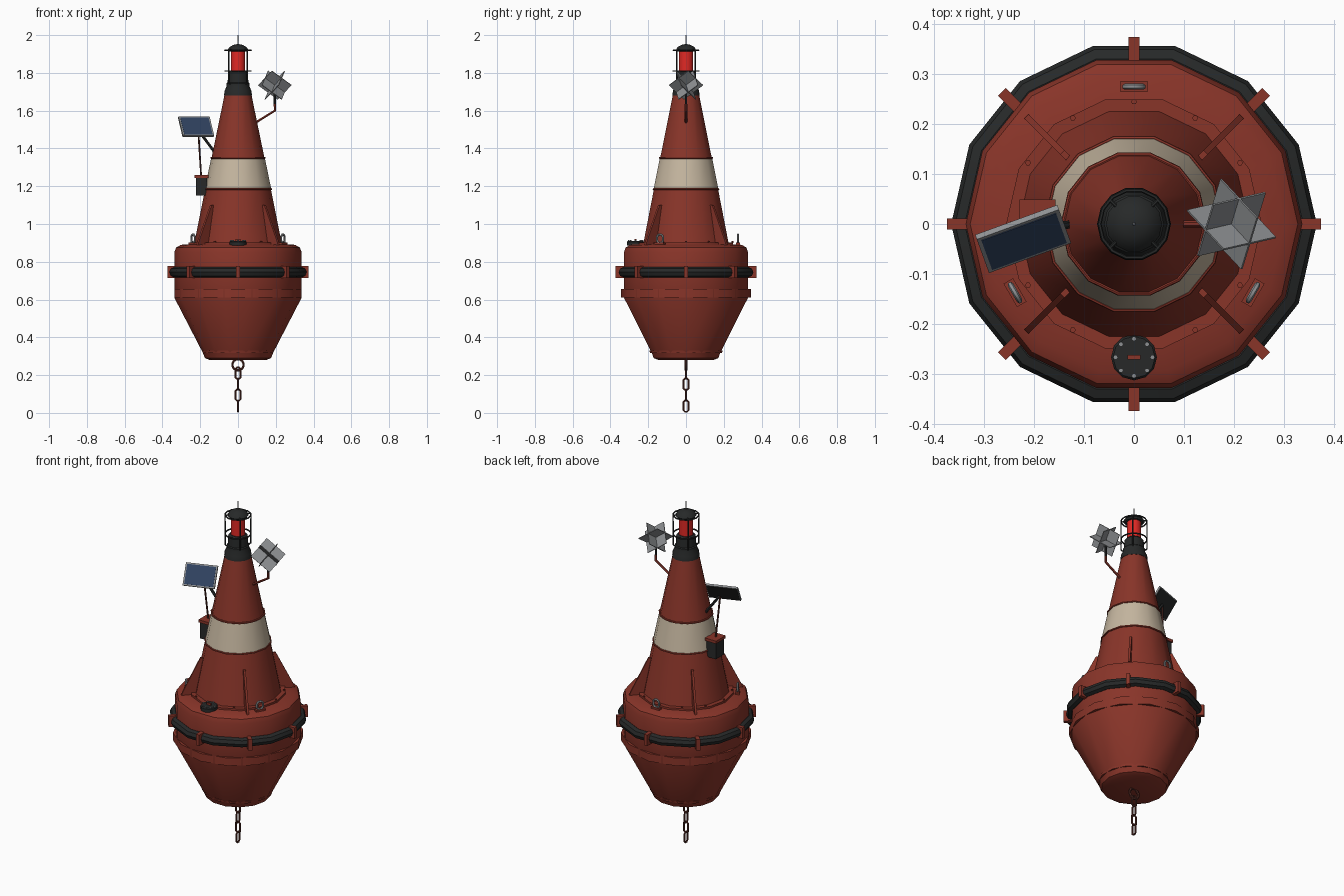
import bpy, bmesh, math
from mathutils import Matrix, Vector

if "Cube" in bpy.data.objects:
    bpy.data.objects.remove(bpy.data.objects["Cube"], do_unlink=True)

made = []
SIDES = 14


def material(name, r, g, b):
    m = bpy.data.materials.new(name)
    m.use_nodes = True
    m.diffuse_color = (r, g, b, 1)
    m.node_tree.nodes["Principled BSDF"].inputs["Base Color"].default_value = (r, g, b, 1)
    return m


RED = material("buoy red", 0.25, 0.035, 0.022)
CREAM = material("cream band", 0.56, 0.47, 0.35)
BLACK = material("rubber black", 0.02, 0.022, 0.022)
LENS = material("lamp red", 0.75, 0.022, 0.018)
STEEL = material("galvanised steel", 0.27, 0.28, 0.29)
RUST = material("rusty chain", 0.1, 0.027, 0.02)
BLUE = material("solar blue", 0.03, 0.055, 0.12)


def finish(name, bm, *mats):
    bmesh.ops.recalc_face_normals(bm, faces=bm.faces)
    me = bpy.data.meshes.new(name)
    bm.to_mesh(me)
    bm.free()
    for m in mats:
        me.materials.append(m)
    ob = bpy.data.objects.new(name, me)
    bpy.context.collection.objects.link(ob)
    made.append(ob)
    return ob


def turn(angle):
    return Matrix.Rotation(angle, 4, 'Z')


def lathe(name, profile, mat, sides=SIDES, phase=0, closed=False, at=(0, 0, 0)):
    """Revolve (radius, z) points; open profiles are capped at both ends."""
    bm = bmesh.new()
    rings = [[bm.verts.new((r * math.cos(a), r * math.sin(a), z))
              for a in (phase + math.tau * i / sides for i in range(sides))] for r, z in profile]
    pairs = list(zip(rings, rings[1:])) + ([(rings[-1], rings[0])] if closed else [])
    for lo, hi in pairs:
        for i in range(sides):
            j = (i + 1) % sides
            bm.faces.new((lo[i], lo[j], hi[j], hi[i]))
    if not closed:
        bm.faces.new(rings[0][::-1])
        bm.faces.new(rings[-1])
    bmesh.ops.translate(bm, verts=bm.verts, vec=at)
    return finish(name, bm, mat)


def hoop(name, radius, z, tube, mat, sides=SIDES, tube_sides=8):
    pts = [(radius + tube * math.cos(math.tau * i / tube_sides),
            z + tube * math.sin(math.tau * i / tube_sides)) for i in range(tube_sides)]
    return lathe(name, pts, mat, sides, closed=True)


def box(name, size, matrix, mat):
    bm = bmesh.new()
    bmesh.ops.create_cube(bm, size=1, matrix=matrix @ Matrix.Diagonal((*size, 1)))
    return finish(name, bm, mat)


def rod(name, points, radius, mat, closed=False, matrix=None):
    """Round bar along a path, converted to a mesh."""
    cu = bpy.data.curves.new(name, 'CURVE')
    cu.dimensions = '3D'
    cu.bevel_depth, cu.bevel_resolution, cu.use_fill_caps = radius, 1, True
    sp = cu.splines.new('POLY')
    sp.points.add(len(points) - 1)
    for p, co in zip(sp.points, points):
        p.co = (*co, 1)
    sp.use_cyclic_u = closed
    tmp = bpy.data.objects.new(name + " path", cu)
    bm = bmesh.new()
    me = tmp.to_mesh()
    bm.from_mesh(me)
    tmp.to_mesh_clear()
    bpy.data.objects.remove(tmp)
    bpy.data.curves.remove(cu)
    if matrix:
        bm.transform(matrix)
    return finish(name, bm, mat)


def loop_path(half_width, straight, count=12):
    """Stadium outline in the XZ plane."""
    out = []
    for i in range(count):
        a = math.tau * (i + 0.5) / count
        out.append((half_width * math.cos(a), 0,
                    half_width * math.sin(a) + math.copysign(straight, math.sin(a))))
    return out


# Hull, belt and fender
lathe("hull", [(0.15, 0.28), (0.175, 0.29), (0.187, 0.32), (0.337, 0.61), (0.337, 0.85),
               (0.328, 0.875), (0.302, 0.89), (0.2, 0.893)], RED)
lathe("hull_belt", [(0.345, 0.61), (0.345, 0.655)], RED, phase=math.pi / SIDES)
lathe("bottom_weld", [(0.191, 0.318), (0.194, 0.33)], RED, phase=math.pi / SIDES)
hoop("fender", 0.339, 0.745, 0.027, BLACK)
for i in range(8):
    box("fender_clamp", (0.05, 0.022, 0.064),
        turn(i * math.pi / 4) @ Matrix.Translation((0.349, 0, 0.745)), RED)

# Tower with its band
lathe("tower_flange", [(0.256, 0.885), (0.256, 0.902)], RED)
lathe("tower_lower", [(0.232, 0.895), (0.174, 1.185)], RED)
lathe("tower_band", [(0.176, 1.185), (0.142, 1.35)], CREAM)
lathe("tower_upper", [(0.14, 1.35), (0.07, 1.69)], RED)
hoop("band_ring_low", 0.176, 1.185, 0.005, RED)
hoop("band_ring_high", 0.142, 1.35, 0.005, RED)
for i in range(12):
    a = math.tau * i / 12
    lathe("flange_bolt", [(0.006, 0.9), (0.006, 0.909)], RED, 6,
          at=(0.245 * math.sin(a), 0.245 * math.cos(a), 0))

# Gusset fins
for i in range(4):
    bm = bmesh.new()
    outline = [(0.19, 0.89), (0.305, 0.89), (0.3, 0.905), (0.203, 1.1), (0.18, 1.1)]
    face = bm.faces.new([bm.verts.new((r, -0.006, z)) for r, z in outline])
    ext = bmesh.ops.extrude_face_region(bm, geom=[face])
    bmesh.ops.translate(bm, vec=(0, 0.012, 0),
                        verts=[g for g in ext["geom"] if isinstance(g, bmesh.types.BMVert)])
    bm.transform(turn(math.pi / 4 + i * math.pi / 2))
    finish("gusset", bm, RED)

# Lifting eyes
for i in range(3):
    place = turn(math.pi / 2 + i * math.tau / 3) @ Matrix.Translation((0.275, 0, 0))
    box("eye_base", (0.022, 0.054, 0.014), place @ Matrix.Translation((0, 0, 0.894)), RED)
    rod("lifting_eye", loop_path(0.019, 0.004), 0.006, STEEL, True,
        place @ Matrix.Translation((0, 0, 0.922)) @ turn(math.pi / 2))

# Deck hatch
hatch = (0, -0.267, 0)
lathe("hatch_lid", [(0.046, 0.885), (0.046, 0.905), (0.042, 0.91)], BLACK, 12, at=hatch)
box("hatch_handle", (0.026, 0.009, 0.014), Matrix.Translation((0, -0.267, 0.914)), RED)
for i in range(8):
    a = math.tau * i / 8
    lathe("hatch_bolt", [(0.005, 0.905), (0.005, 0.914)], STEEL, 6,
          at=(0.037 * math.cos(a), 0.037 * math.sin(a) + hatch[1], 0))

# Lantern and its cage
lathe("lantern_collar", [(0.074, 1.68), (0.071, 1.705), (0.06, 1.73), (0.06, 1.745),
                         (0.055, 1.75), (0.052, 1.8), (0.042, 1.81)], BLACK)
lathe("lantern_lens", [(0.038, 1.805), (0.038, 1.915)], LENS, 16)
lathe("lantern_cap", [(0.05, 1.912), (0.056, 1.92), (0.045, 1.937), (0.025, 1.948),
                      (0.006, 1.952)], BLACK)
lathe("lantern_spike", [(0.003, 1.95), (0.002, 2.0)], STEEL, 6)
for z in (1.81, 1.92):
    hoop("cage_ring", 0.069, z, 0.004, BLACK, tube_sides=6)
for i in range(4):
    rod("cage_post", [(0.05, 0, 1.735), (0.069, 0, 1.75), (0.069, 0, 1.92), (0.04, 0, 1.925)],
        0.004, BLACK, matrix=turn(math.pi / 4 + i * math.pi / 2))

# Radar reflector: three crossed square plates standing on a corner
rod("reflector_arm", [(0.09, 0, 1.535), (0.195, 0, 1.6), (0.195, 0, 1.635)], 0.007, RED)
rod("reflector_stem", [(0.195, 0, 1.63), (0.195, 0, 1.735)], 0.006, BLACK)
axes = [Vector((math.cos(a), math.sin(a), math.sqrt(0.5))).normalized()
        for a in (math.radians(d) for d in (-47, 73, 193))]
tilt = Matrix.Translation((0.195, 0, 1.735)) @ Matrix(axes).transposed().to_4x4()
for i in range(3):
    size = [0.131] * 3
    size[i] = 0.004
    box("reflector_plate", size, tilt, STEEL)

# Solar panel facing forward and up
aim = (Matrix.Translation((-0.222, -0.03, 1.515)) @ turn(math.radians(20))
       @ Matrix.Rotation(math.radians(55), 4, 'X'))
box("panel_frame", (0.175, 0.125, 0.012), aim, STEEL)
box("panel_cells", (0.159, 0.109, 0.003), aim @ Matrix.Translation((0, 0, 0.006)), BLUE)
box("panel_back", (0.165, 0.115, 0.004), aim @ Matrix.Translation((0, 0, -0.006)), BLACK)
rod("panel_strut", [(-0.12, 0, 1.375), (-0.205, -0.01, 1.49)], 0.008, BLACK)
rod("panel_cable", [(-0.195, 0.005, 1.25), (-0.21, -0.015, 1.49)], 0.005, RUST)

# Battery box
box("battery_box", (0.06, 0.075, 0.1), Matrix.Translation((-0.193, 0.005, 1.2)), BLACK)
box("battery_lid", (0.072, 0.088, 0.016), Matrix.Translation((-0.193, 0.005, 1.252)), RED)

# Mooring ring and chain
rod("mooring_ring", loop_path(0.03, 0), 0.007, RUST, True, Matrix.Translation((0, 0, 0.255)))
for i in range(4):
    rod("chain_link", loop_path(0.014, 0.017, 8), 0.0055, RUST, True,
        Matrix.Translation((0, 0, 0.21 - i * 0.058)) @ turn(i * math.pi / 2))

# Smooth shading with sharp corners kept
bpy.ops.object.select_all(action='DESELECT')
for ob in made:
    ob.select_set(True)
bpy.context.view_layer.objects.active = made[0]
bpy.ops.object.shade_smooth_by_angle(angle=math.radians(32))
